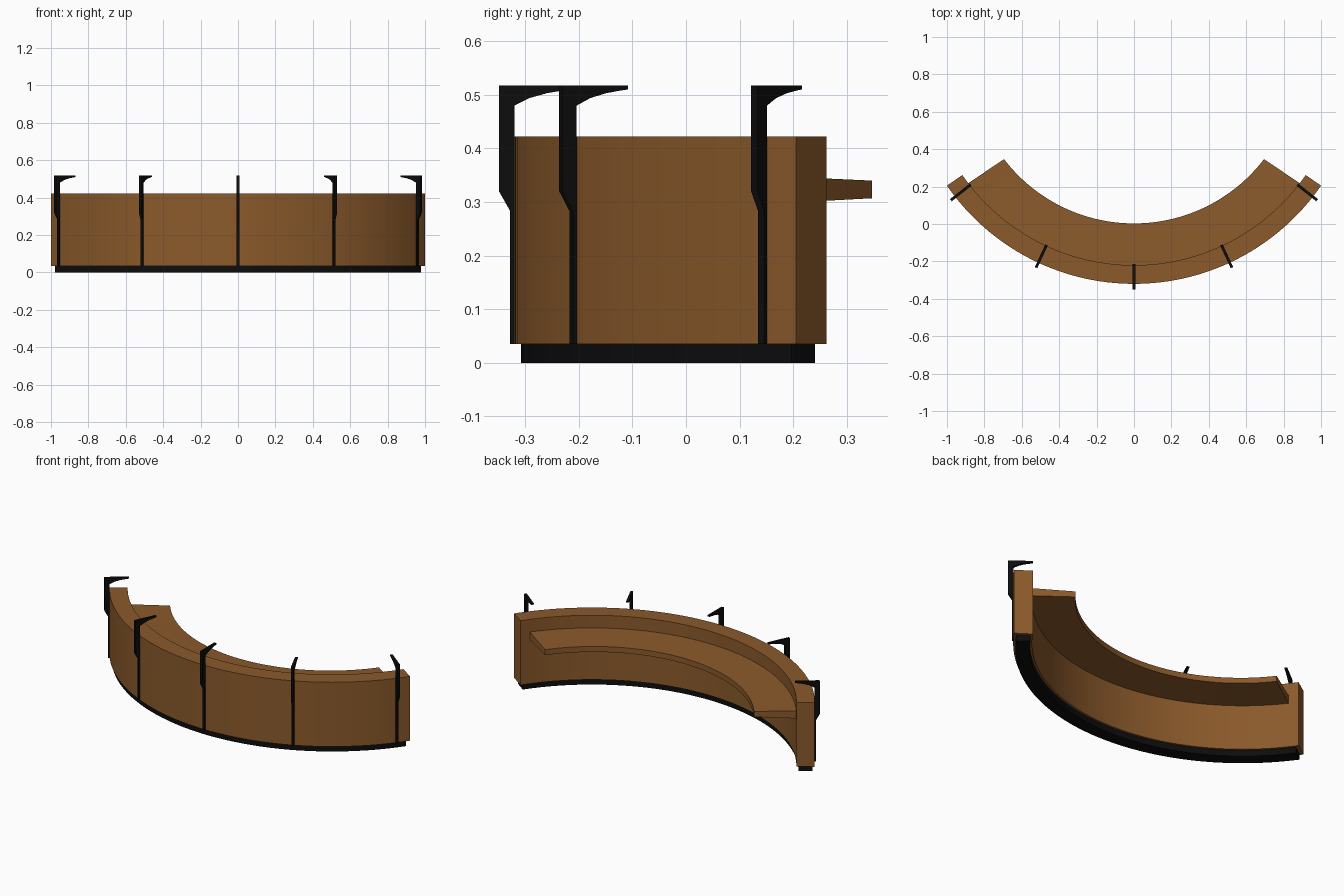
import bpy, bmesh, math

if "Cube" in bpy.data.objects:
    bpy.data.objects.remove(bpy.data.objects["Cube"])

CY = 0.895  # centre of the wall arc


def material(name, color):
    m = bpy.data.materials.new(name)
    m.diffuse_color = (*color, 1)
    m.use_nodes = True
    m.node_tree.nodes["Principled BSDF"].inputs["Base Color"].default_value = m.diffuse_color
    return m


wood = material("brown wood", (0.258, 0.102, 0.024))
black = material("black metal", (0.004, 0.004, 0.004))


def finish(name, bm, mat):
    bmesh.ops.recalc_face_normals(bm, faces=bm.faces)
    me = bpy.data.meshes.new(name)
    bm.to_mesh(me)
    bm.free()
    me.materials.append(mat)
    ob = bpy.data.objects.new(name, me)
    bpy.context.collection.objects.link(ob)
    bpy.ops.object.select_all(action='DESELECT')
    ob.select_set(True)
    bpy.context.view_layer.objects.active = ob
    bpy.ops.object.shade_smooth_by_angle(angle=math.radians(30))
    return ob


def arc_band(name, section, mat, n=64):
    """Sweep a section of (radius, z, half angle, centre y) points along an arc."""
    bm = bmesh.new()
    rings = []
    for i in range(n + 1):
        t = 2 * i / n - 1
        ring = []
        for r, z, half, cy in section:
            a = math.radians(half) * t
            ring.append(bm.verts.new((r * math.sin(a), cy - r * math.cos(a), z)))
        rings.append(ring)
    k = len(section)
    for p, q in zip(rings, rings[1:]):
        for j in range(k):
            bm.faces.new((p[j], p[(j + 1) % k], q[(j + 1) % k], q[j]))
    bm.faces.new(rings[0])
    bm.faces.new(rings[-1])
    return finish(name, bm, mat)


def box_section(r0, r1, z0, z1, half):
    return [(r0, z0, half, CY), (r1, z0, half, CY), (r1, z1, half, CY), (r0, z1, half, CY)]


# curved wall and recessed plinth
arc_band("curved_wall", box_section(1.115, 1.215, 0.035, 0.422, 55.4), wood)
arc_band("plinth", box_section(1.127, 1.203, 0.0, 0.035, 54.5), black)

# bench shelf on the inner side, slightly thinner at its free edge
arc_band("bench", [(0.874, 0.307, 52.65, 0.877), (1.118, 0.300, 52.65, CY),
                   (1.118, 0.346, 52.65, CY), (0.874, 0.340, 52.65, 0.877)], wood)

# hooked brackets: side profile as (radius, z)
profile = [(1.223, 0.035), (1.223, 0.283), (1.244, 0.32), (1.244, 0.517),
           (1.110, 0.517), (1.110, 0.510), (1.125, 0.508), (1.155, 0.503),
           (1.187, 0.494), (1.215, 0.480), (1.215, 0.422), (1.210, 0.422), (1.210, 0.035)]
T = 0.0075
for i, deg in enumerate((-51.9, -24.9, 0, 24.9, 51.9)):
    a = math.radians(deg)
    s, c = math.sin(a), math.cos(a)
    bm = bmesh.new()
    sides = [[bm.verts.new((r * s + w * c, CY - r * c + w * s, z)) for r, z in profile]
             for w in (-T, T)]
    for side in sides:
        bm.faces.new(side)
    for j in range(len(profile)):
        k = (j + 1) % len(profile)
        bm.faces.new((sides[0][j], sides[0][k], sides[1][k], sides[1][j]))
    finish(f"bracket_{i + 1}", bm, black)
